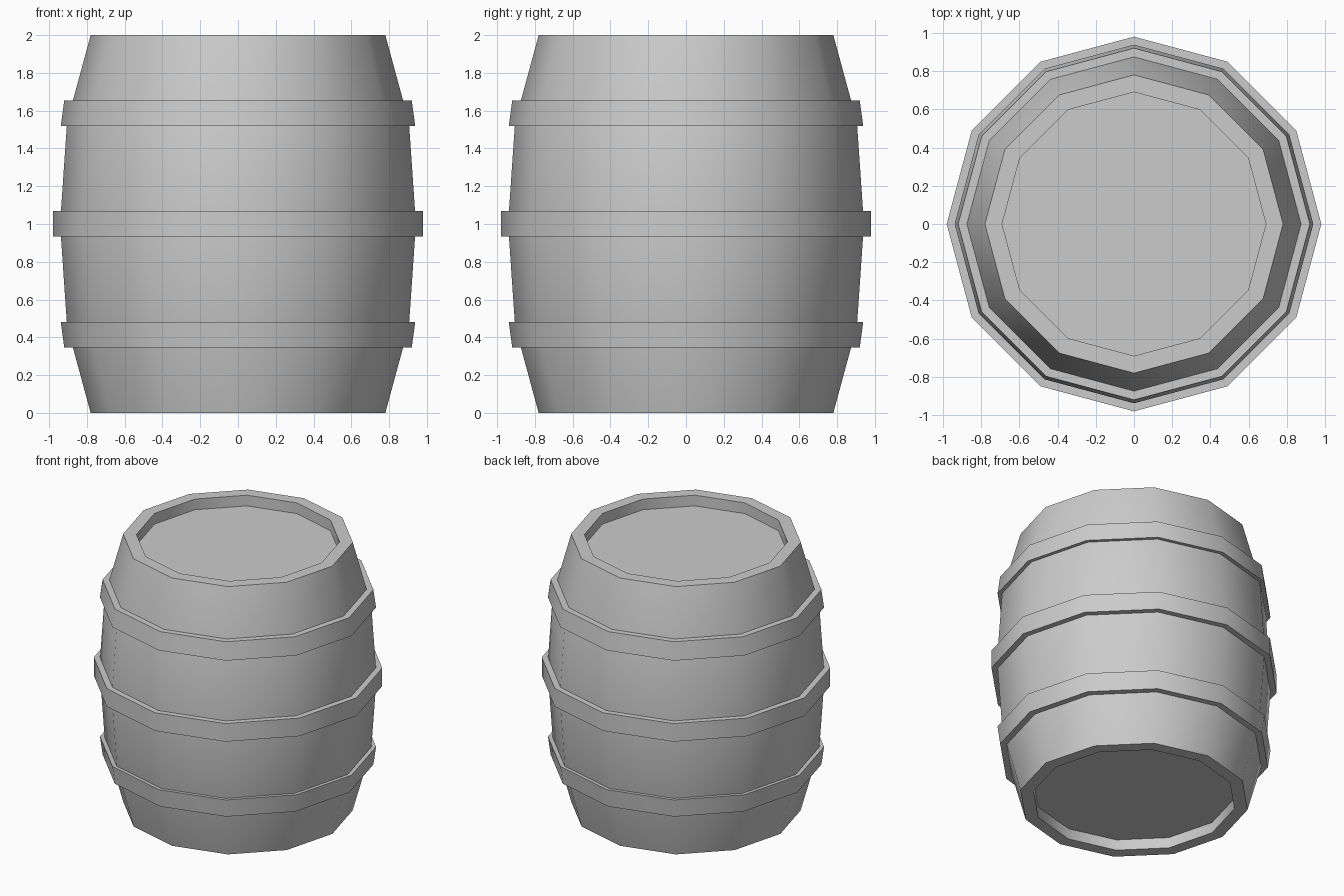
import bpy, bmesh, math

if "Cube" in bpy.data.objects:
    bpy.data.objects.remove(bpy.data.objects["Cube"])

SIDES = 12


def lathe(name, profile, closed=False):
    """Revolve (radius, z) points around z; open profiles get end caps."""
    bm = bmesh.new()
    rings = []
    for r, z in profile:
        rings.append([bm.verts.new((r * math.cos(2 * math.pi * i / SIDES),
                                    r * math.sin(2 * math.pi * i / SIDES), z))
                      for i in range(SIDES)])
    pairs = list(zip(rings, rings[1:]))
    if closed:
        pairs.append((rings[-1], rings[0]))
    else:
        bm.faces.new(rings[0])
        bm.faces.new(rings[-1])
    for a, b in pairs:
        for i in range(SIDES):
            j = (i + 1) % SIDES
            bm.faces.new((a[i], a[j], b[j], b[i]))
    bmesh.ops.recalc_face_normals(bm, faces=bm.faces)
    mesh = bpy.data.meshes.new(name)
    bm.to_mesh(mesh)
    bm.free()
    obj = bpy.data.objects.new(name, mesh)
    bpy.context.collection.objects.link(obj)
    bpy.ops.object.select_all(action='DESELECT')
    obj.select_set(True)
    bpy.context.view_layer.objects.active = obj
    bpy.ops.object.shade_smooth_by_angle(angle=math.radians(35))
    return obj


def flip(profile):
    return [(r, 2 - z) for r, z in profile]


# Barrel body with recessed lids at both ends
half = [(0.69, 0.08), (0.69, 0.0), (0.78, 0.0), (0.905, 0.46)]
lathe("barrel_body", half + [(0.942, 1.0)] + flip(half)[::-1])

# Middle hoop
lathe("middle_hoop", [(0.92, 0.935), (0.98, 0.935), (0.98, 1.07), (0.92, 1.07)], True)

# Slanted hoops, mirrored top and bottom
hoop = [(0.87, 1.527), (0.938, 1.52), (0.92, 1.653), (0.86, 1.653)]
lathe("upper_hoop", hoop, True)
lathe("lower_hoop", flip(hoop), True)
